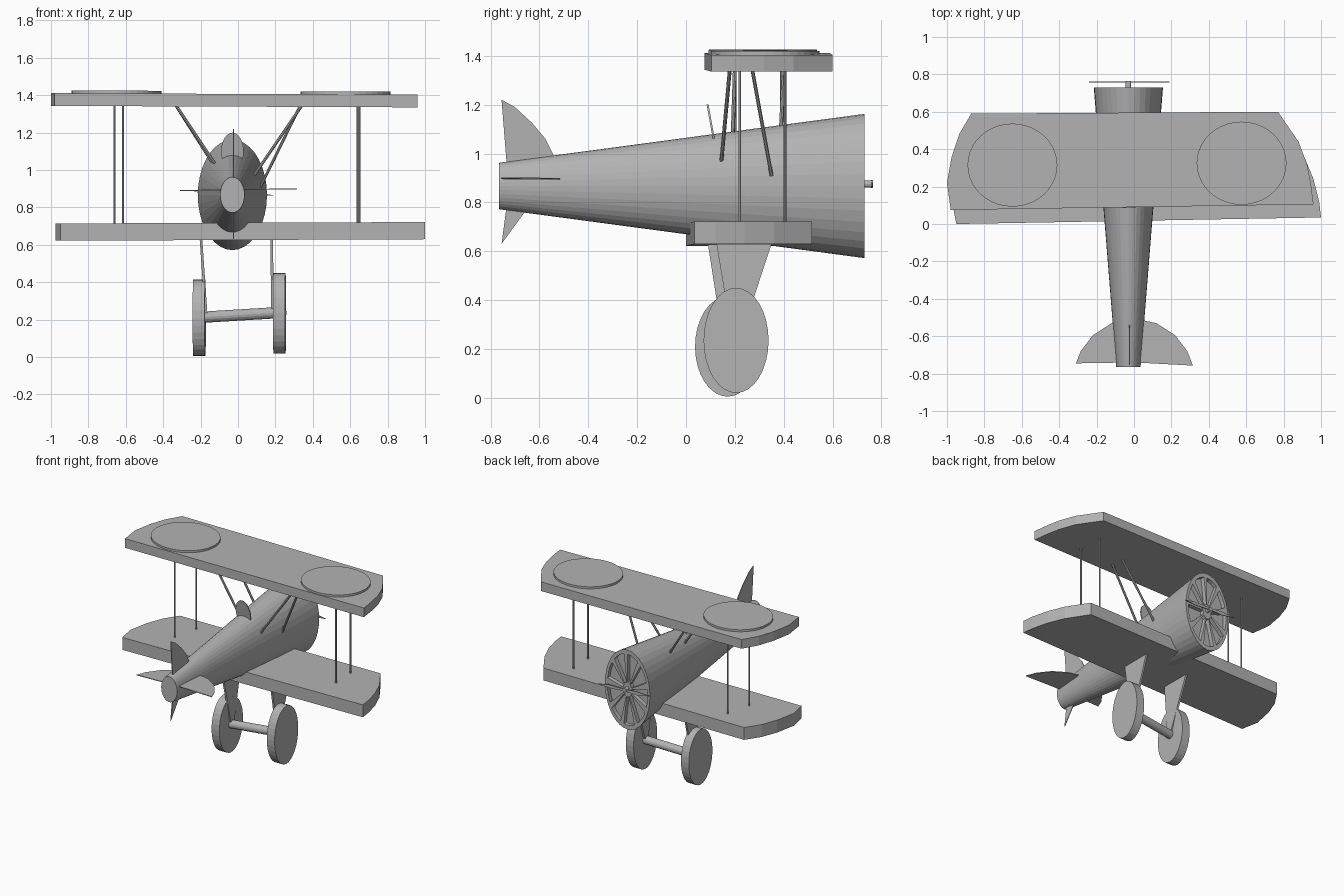
import bpy, bmesh, math
from mathutils import Vector, Matrix

if "Cube" in bpy.data.objects:
    bpy.data.objects.remove(bpy.data.objects["Cube"])

grey = bpy.data.materials.new("plain_grey")
grey.use_nodes = True
grey.diffuse_color = (0.45, 0.45, 0.45, 1)
grey.node_tree.nodes["Principled BSDF"].inputs["Base Color"].default_value = (0.45, 0.45, 0.45, 1)

CX, CZ = -0.03, 0.867        # fuselage axis


def finish(name, bm):
    bmesh.ops.recalc_face_normals(bm, faces=bm.faces)
    mesh = bpy.data.meshes.new(name)
    bm.to_mesh(mesh)
    bm.free()
    mesh.materials.append(grey)
    obj = bpy.data.objects.new(name, mesh)
    bpy.context.collection.objects.link(obj)
    return obj


def prism(name, points, place, thickness):
    """Extrude a 2D outline; place(u, v, w) maps it into space."""
    bm = bmesh.new()
    low = [bm.verts.new(place(u, v, -thickness / 2)) for u, v in points]
    high = [bm.verts.new(place(u, v, thickness / 2)) for u, v in points]
    bm.faces.new(low)
    bm.faces.new(high)
    for i in range(len(points)):
        j = (i + 1) % len(points)
        bm.faces.new((low[i], low[j], high[j], high[i]))
    return finish(name, bm)


def rod(name, start, end, radius, sides=8):
    a, b = Vector(start), Vector(end)
    turn = (b - a).to_track_quat("Z", "Y").to_matrix().to_4x4()
    bm = bmesh.new()
    bmesh.ops.create_cone(bm, cap_ends=True, segments=sides, radius1=radius, radius2=radius,
                          depth=(b - a).length, matrix=Matrix.Translation((a + b) / 2) @ turn)
    return finish(name, bm)


def ellipse(cu, cv, ru, rv, sides=32):
    return [(cu + ru * math.cos(2 * math.pi * i / sides),
             cv + rv * math.sin(2 * math.pi * i / sides)) for i in range(sides)]


# Fuselage: tapered tube, its nose pierced by nine wedge recesses
SIDES = 36
bm = bmesh.new()


def ring(y, rx, rz):
    return [bm.verts.new((x, y, z)) for x, z in ellipse(CX, CZ, rx, rz, SIDES)]


tail = ring(-0.765, 0.065, 0.095)
nose = ring(0.73, 0.185, 0.295)
rim = ring(0.73, 0.165, 0.263)
hub = ring(0.73, 0.035, 0.055)
bm.faces.new(tail)
bm.faces.new(hub)
wedges = []
for i in range(SIDES):
    j = (i + 1) % SIDES
    bm.faces.new((tail[i], tail[j], nose[j], nose[i]))
    bm.faces.new((nose[i], nose[j], rim[j], rim[i]))
    face = bm.faces.new((rim[i], rim[j], hub[j], hub[i]))
    if i % 4:
        wedges.append(face)
pushed = bmesh.ops.extrude_face_region(bm, geom=wedges)["geom"]
bmesh.ops.translate(bm, vec=(0, -0.03, 0), verts=[g for g in pushed if isinstance(g, bmesh.types.BMVert)])
bmesh.ops.delete(bm, geom=[f for f in wedges if f.is_valid], context="FACES_ONLY")
finish("fuselage", bm)

# Propeller on its shaft
rod("propeller_shaft", (CX, 0.70, 0.875), (CX, 0.765, 0.875), 0.015, 12)
prism("propeller", [(-0.24, 0.885), (-0.13, 0.865), (CX, 0.868), (0.10, 0.858), (0.19, 0.865),
                    (0.10, 0.882), (CX, 0.882), (-0.13, 0.892)],
      lambda u, v, w: (u, 0.76 + w, v), 0.006)

# Wings with curved tips
prism("upper_wing", [(-0.98, 0.075), (0.96, 0.105), (0.945, 0.22), (0.925, 0.32), (0.88, 0.44),
                     (0.77, 0.60), (-0.87, 0.59), (-0.935, 0.48), (-0.975, 0.36), (-1.0, 0.22)],
      lambda u, v, w: (u, v, 1.373 - 0.004 * u + w), 0.068)
prism("lower_wing", [(-0.95, 0.0), (1.0, 0.035), (0.99, 0.12), (0.96, 0.24), (0.91, 0.36),
                     (0.81, 0.515), (-0.83, 0.505), (-0.90, 0.40), (-0.945, 0.28), (-0.975, 0.13)],
      lambda u, v, w: (u, v, 0.672 + 0.004 * u + w), 0.092)

# Raised discs on the upper wing
for side, x, y in (("right", -0.65, 0.315), ("left", 0.575, 0.325)):
    prism(side + "_wing_disc", ellipse(x, y, 0.24, 0.222, 40),
          lambda u, v, w: (u, v, 1.413 - 0.004 * u + w), 0.018)

# Upright struts between the wings
for name, x, y in (("right_rear", -0.66, 0.2), ("right_front", -0.615, 0.39),
                   ("left_rear", 0.65, 0.22), ("left_front", 0.64, 0.405)):
    rod(name + "_strut", (x, y, 0.70), (x, y, 1.36), 0.006)

# Slanted struts from the fuselage to the upper wing
for name, top, foot in (("left_rear", (0.345, 0.18, 1.35), (0.085, 0.145, 0.97)),
                        ("left_front", (0.335, 0.27, 1.35), (0.12, 0.35, 0.91)),
                        ("right_rear", (-0.335, 0.2, 1.35), (-0.125, 0.19, 1.035)),
                        ("right_front", (-0.335, 0.4, 1.35), (-0.125, 0.385, 1.02))):
    rod(name + "_cabane_strut", top, foot, 0.008)

# Windscreen
prism("windscreen", ellipse(CX, 1.10, 0.06, 0.1, 24),
      lambda u, v, w: (u, 0.11 - 0.18 * (v - 1.08) + w, v), 0.008)

# Tail surfaces
prism("tail_fin", [(-0.755, 1.22), (-0.70, 1.19), (-0.63, 1.125), (-0.575, 1.06), (-0.535, 0.98),
                   (-0.58, 0.87), (-0.66, 0.76), (-0.755, 0.63), (-0.735, 0.78), (-0.735, 0.97)],
      lambda u, v, w: (-0.025 + w, u, v), 0.005)
prism("tailplane", [(-0.31, -0.745), (-0.285, -0.68), (-0.22, -0.595), (-0.12, -0.53), (0.0, -0.505),
                    (0.12, -0.53), (0.22, -0.595), (0.285, -0.68), (0.315, -0.757), (0.0, -0.74)],
      lambda u, v, w: (u, v, 0.895 + 0.015 * u + w), 0.005)

# Wheels, tapered legs and axle
for side, x, y, z, rz, leg_x in (("right", -0.207, 0.17, 0.21, 0.205, -0.2),
                                 ("left", 0.222, 0.205, 0.235, 0.215, 0.18)):
    prism(side + "_wheel", ellipse(y, z, 0.133, rz, 32),
          lambda u, v, w: (x + w + 0.03 * (u - y), u, v), 0.064)
    inner = x - math.copysign(0.038, x)
    prism(side + "_leg", [(y - 0.085, 0.66), (y + 0.155, 0.66), (y + 0.015, z), (y - 0.015, z)],
          lambda u, v, w: (inner + (leg_x - inner) * (v - z) / (0.66 - z) + w, u, v), 0.014)
rod("axle", (-0.19, 0.17, 0.213), (0.205, 0.205, 0.237), 0.03, 16)
